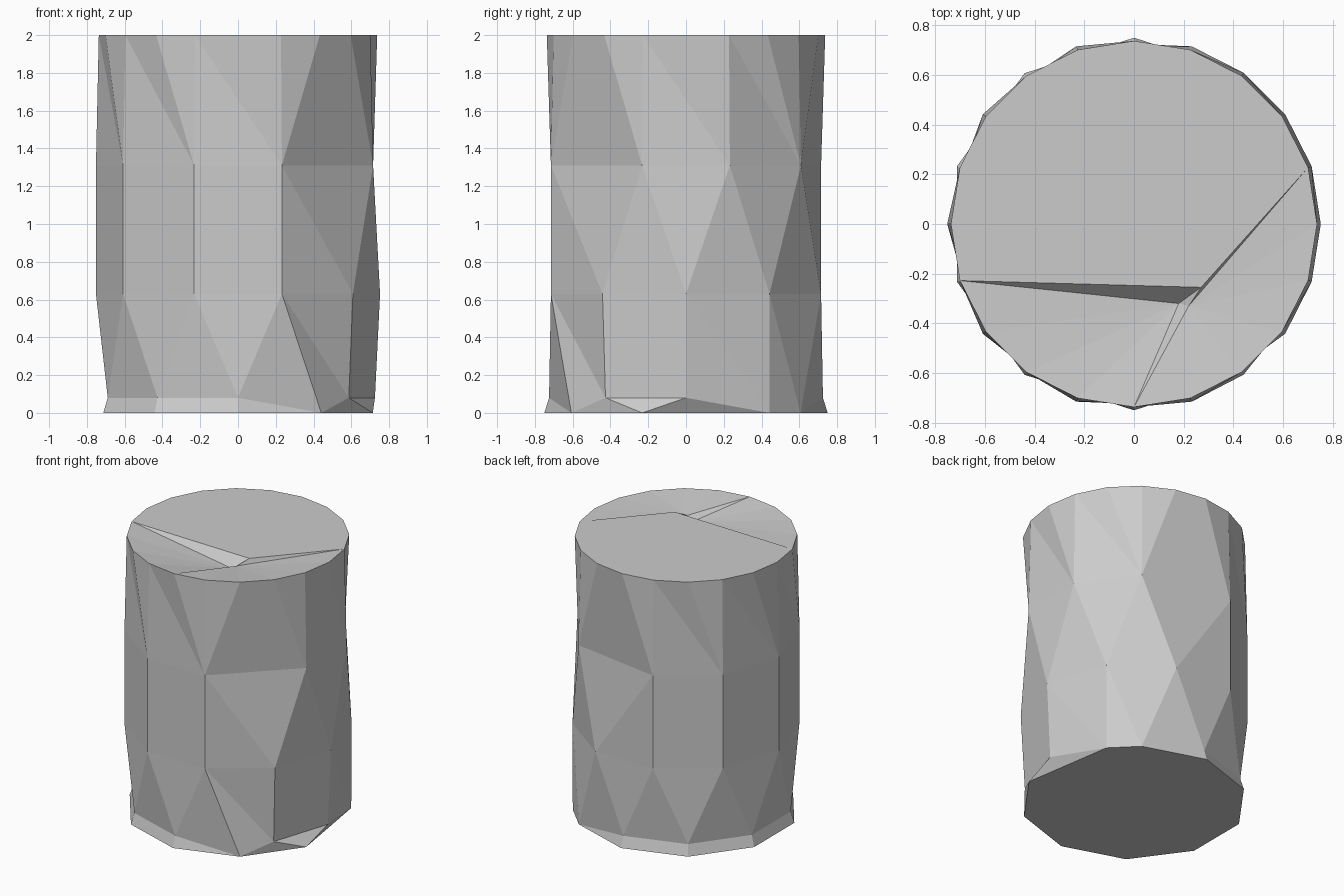
import bpy, bmesh
from math import cos, sin, pi

cube = bpy.data.objects.get("Cube")
if cube:
    bpy.data.objects.remove(cube, do_unlink=True)

grey = bpy.data.materials.new("plain_grey")
grey.use_nodes = True
colour = (0.6, 0.6, 0.6, 1)
grey.diffuse_color = colour
grey.node_tree.nodes["Principled BSDF"].inputs["Base Color"].default_value = colour

bm = bmesh.new()
STEPS = 20


def ring(radius, z, steps):
    """Points on a circle, keyed by their step around it."""
    return {k: bm.verts.new((radius * cos(2 * pi * k / STEPS),
                             radius * sin(2 * pi * k / STEPS), z)) for k in steps}


def face(*verts):
    if len(set(verts)) > 2:
        bm.faces.new(verts)


def turn(verts, start):
    """One full turn of a ring as (step, vertex) pairs, closed at the end."""
    pairs = [(k if k >= start else k + STEPS, v) for k, v in verts.items()]
    pairs.sort(key=lambda p: p[0])
    return pairs + [(start + STEPS, pairs[0][1])]


def zip_rings(lower, upper, start_low, start_up, bias):
    """Join two uneven rings with triangles, always taking the nearer next point."""
    a, b = turn(lower, start_low), turn(upper, start_up)
    i = j = 0
    while i < len(a) - 1 or j < len(b) - 1:
        take_up = i == len(a) - 1 or (j < len(b) - 1 and b[j + 1][0] + bias < a[i + 1][0])
        if take_up:
            face(a[i][1], b[j + 1][1], b[j][1])
            j += 1
        else:
            face(a[i][1], a[i + 1][1], b[j][1])
            i += 1


# Rings of the reduced cylinder, from the base up
base = ring(0.75, 0, [2] + list(range(3, 20, 2)))
foot = ring(0.725, 0.08, [0, 5, 7, 9, 11, 13, 15, 18])
foot.update({k: base[k] for k in (2, 3, 17)})
waist = ring(0.752, 0.63, range(0, 20, 2))
chest = ring(0.752, 1.31, [1, 3, 6, 8, 10, 12, 14, 16, 19])
rim = ring(0.737, 2, range(20))

# Faceted walls
zip_rings(base, foot, 2, 2, 0.5)
zip_rings(foot, waist, 2, 2, 0.5)
zip_rings(waist, chest, 2, 1, -0.5)
zip_rings(chest, rim, 1, 1, 1)

# Flat base
face(*[v for k, v in reversed(turn(base, 2)[:-1])])

# Top with a shallow crumpled dent
ledge = bm.verts.new((0.27, -0.255, 2))
pit = bm.verts.new((0.18, -0.32, 1.925))
fold = bm.verts.new((0.22, -0.33, 1.96))
face(ledge, *[rim[k] for k in range(1, 12)])
for centre, first, last in ((pit, 11, 15), (fold, 15, 21)):
    for k in range(first, last):
        face(centre, rim[k % STEPS], rim[(k + 1) % STEPS])
face(pit, rim[15], fold)
face(fold, rim[1], ledge)
face(pit, fold, ledge)
face(pit, ledge, rim[11])

bmesh.ops.recalc_face_normals(bm, faces=bm.faces)
mesh = bpy.data.meshes.new("faceted_cylinder")
bm.to_mesh(mesh)
bm.free()
mesh.materials.append(grey)
body = bpy.data.objects.new("faceted_cylinder", mesh)
bpy.context.collection.objects.link(body)
